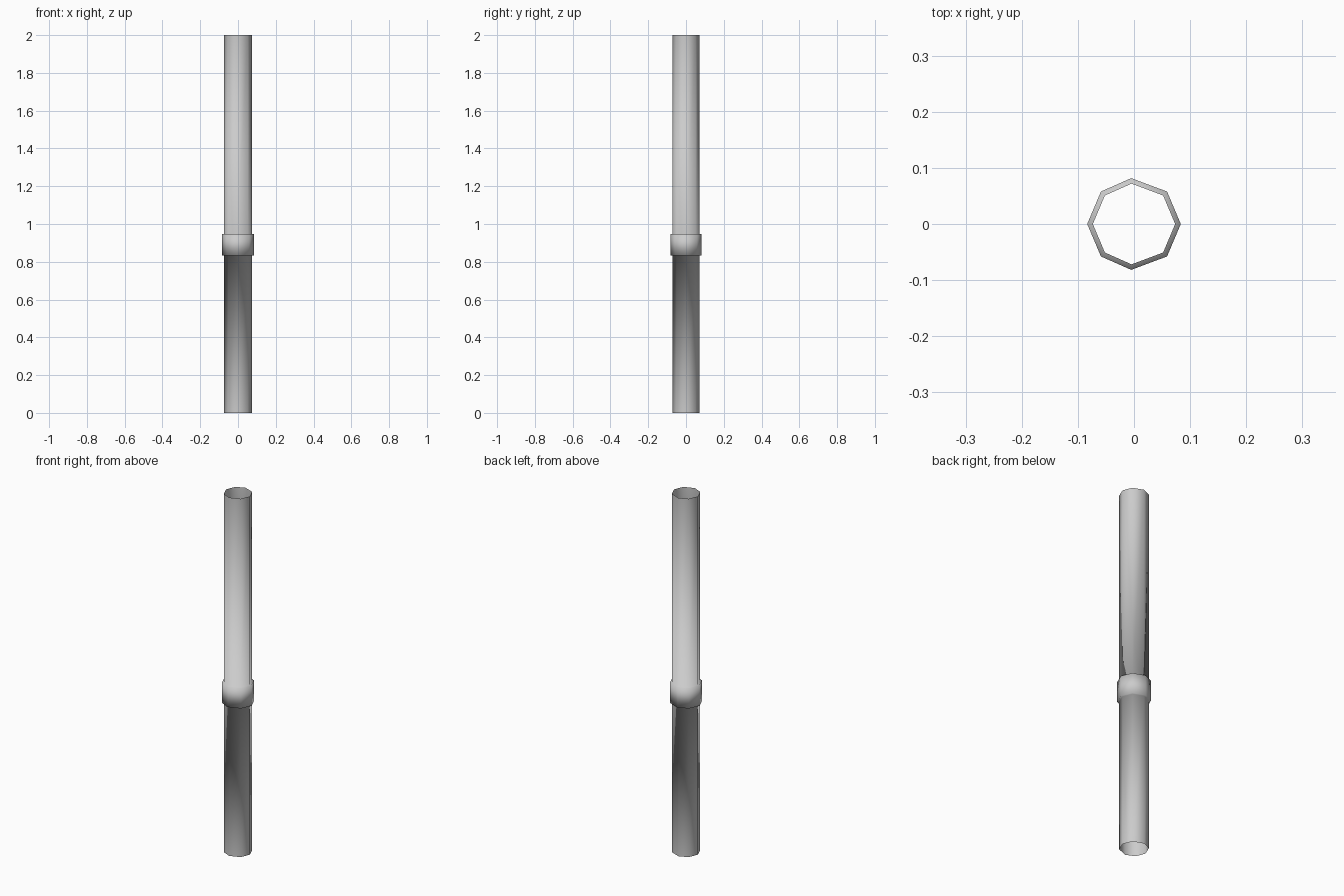
import bpy, bmesh
from math import cos, sin, pi

if "Cube" in bpy.data.objects:
    bpy.data.objects.remove(bpy.data.objects["Cube"])

SIDES = 8
# Profile (radius, height): open pipe with a raised collar
profile = [(0.073, 0), (0.073, 0.834), (0.083, 0.834),
           (0.083, 0.947), (0.073, 0.947), (0.073, 2.0)]

bm = bmesh.new()
rings = []
for r, z in profile:
    ring = []
    for i in range(SIDES):
        a = 2 * pi * i / SIDES
        # the corners on the y axis sit slightly off centre
        skew = -0.06 * r * (i % 4 == 2)
        ring.append(bm.verts.new((r * 1.005 * cos(a) + skew, r * 0.985 * sin(a), z)))
    rings.append(ring)

# Walls between neighbouring rings; both ends stay open
for low, high in zip(rings, rings[1:]):
    for i in range(SIDES):
        j = (i + 1) % SIDES
        face = bm.faces.new((low[i], low[j], high[j], high[i]))
        face.smooth = True

mesh = bpy.data.meshes.new("collared_pipe")
bm.to_mesh(mesh)
bm.free()
pipe = bpy.data.objects.new("collared_pipe", mesh)
bpy.context.collection.objects.link(pipe)
